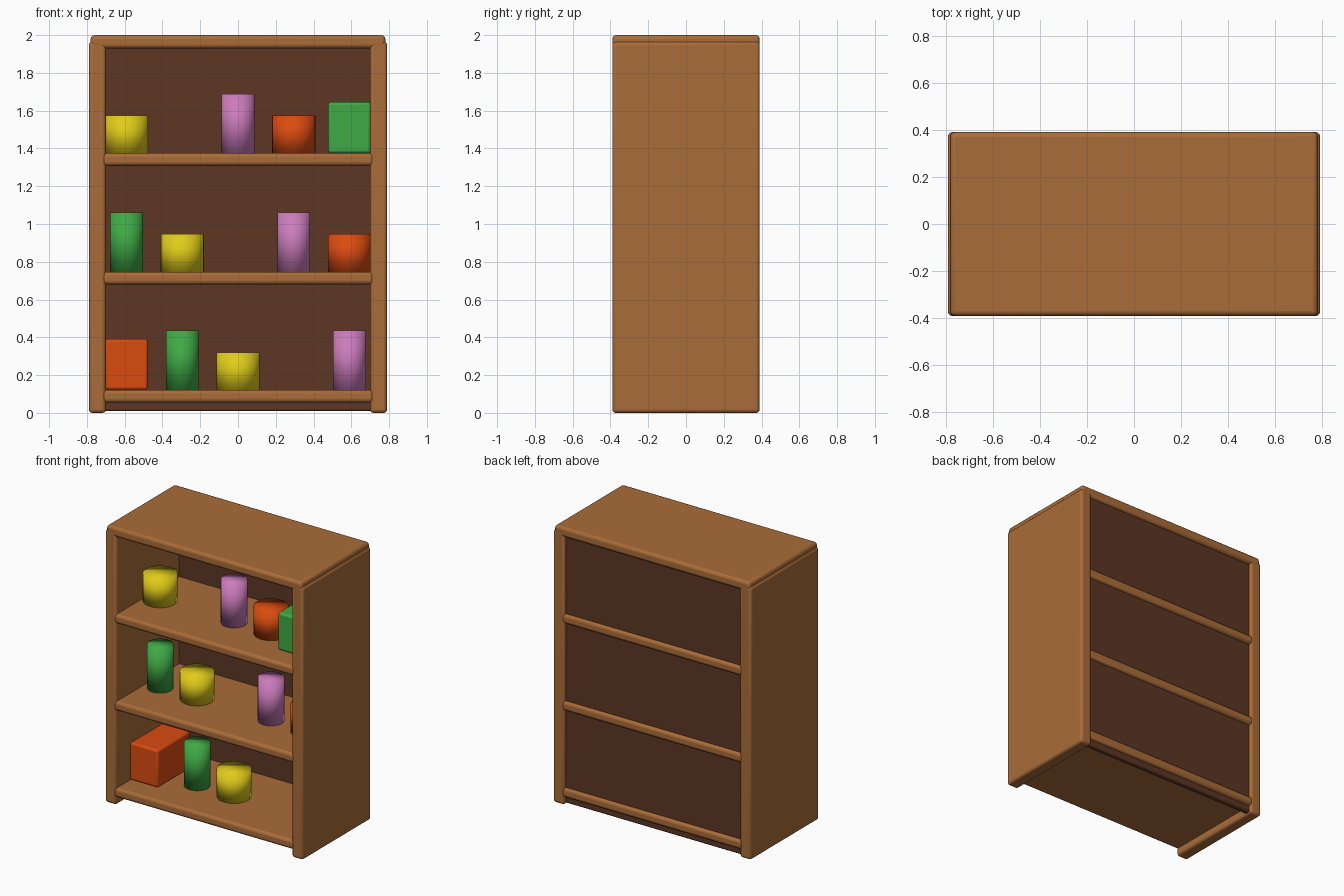
import bpy

cube = bpy.data.objects.get("Cube")
if cube:
    bpy.data.objects.remove(cube, do_unlink=True)


def material(name, rgb):
    mat = bpy.data.materials.new(name)
    mat.use_nodes = True
    mat.diffuse_color = (*rgb, 1)
    mat.node_tree.nodes["Principled BSDF"].inputs["Base Color"].default_value = (*rgb, 1)
    return mat


WOOD = material("warm wood", (0.4, 0.15, 0.04))
DARK = material("dark wood", (0.11, 0.037, 0.017))
YELLOW = material("yellow", (0.75, 0.6, 0.01))
PINK = material("pink", (0.6, 0.2, 0.5))
GREEN = material("green", (0.05, 0.4, 0.06))
ORANGE = material("orange", (0.7, 0.07, 0.005))


def box(name, low, high, mat, bevel):
    """Rounded box between two opposite corners."""
    bpy.ops.mesh.primitive_cube_add(size=1, location=[(a + b) / 2 for a, b in zip(low, high)])
    obj = bpy.context.object
    obj.name = name
    obj.scale = [b - a for a, b in zip(low, high)]
    bpy.ops.object.transform_apply(location=False, rotation=False, scale=True)
    mod = obj.modifiers.new("rounded edges", "BEVEL")
    mod.width = bevel
    mod.segments = 3
    obj.data.materials.append(mat)
    bpy.ops.object.shade_smooth_by_angle(angle=0.6)
    return obj


def jar(name, x, radius, bottom, height, mat):
    """Cylinder with soft shading over its rim."""
    bpy.ops.mesh.primitive_cylinder_add(vertices=32, radius=radius, depth=height,
                                        location=(x, ITEM_Y, bottom + height / 2))
    obj = bpy.context.object
    obj.name = name
    obj.data.materials.append(mat)
    bpy.ops.object.shade_smooth()


# Cabinet
DEPTH = 0.39
for side, sign in (("left", 1), ("right", -1)):
    xs = sorted((sign * 0.70, sign * 0.79))
    box(side + "_side_panel", (xs[0], -DEPTH, 0), (xs[1], DEPTH, 1.965), WOOD, 0.018)
box("top_panel", (-0.78, -DEPTH, 1.93), (0.78, DEPTH, 2), WOOD, 0.02)
box("back_panel", (-0.72, 0.33, 0.01), (0.72, 0.37, 1.95), DARK, 0.01)

# Shelves
SHELF_TOPS = {"bottom": 0.122, "middle": 0.747, "upper": 1.375}
for level, z in SHELF_TOPS.items():
    box(level + "_shelf", (-0.72, -DEPTH, z - 0.067), (0.72, DEPTH, z), WOOD, 0.02)

# Items: slot along the shelf, kind, colour
ITEM_Y = -0.045
SLOT = 0.295
SHAPES = {"tall_jar": (0.087, 0.313), "short_jar": (0.114, 0.199)}
LAYOUT = {
    "bottom": [(-2, "block", ORANGE), (-1, "tall_jar", GREEN),
               (0, "short_jar", YELLOW), (2, "tall_jar", PINK)],
    "middle": [(-2, "tall_jar", GREEN), (-1, "short_jar", YELLOW),
               (1, "tall_jar", PINK), (2, "short_jar", ORANGE)],
    "upper": [(-2, "short_jar", YELLOW), (0, "tall_jar", PINK),
              (1, "short_jar", ORANGE), (2, "block", GREEN)],
}
for level, items in LAYOUT.items():
    z = SHELF_TOPS[level]
    for slot, kind, mat in items:
        name = f"{level}_{mat.name}_{kind}"
        x = slot * SLOT
        if kind == "block":
            box(name, (x - 0.113, ITEM_Y - 0.185, z), (x + 0.113, ITEM_Y + 0.185, z + 0.27),
                mat, 0.015)
        else:
            jar(name, x, *SHAPES[kind][:1], z, SHAPES[kind][1], mat)
